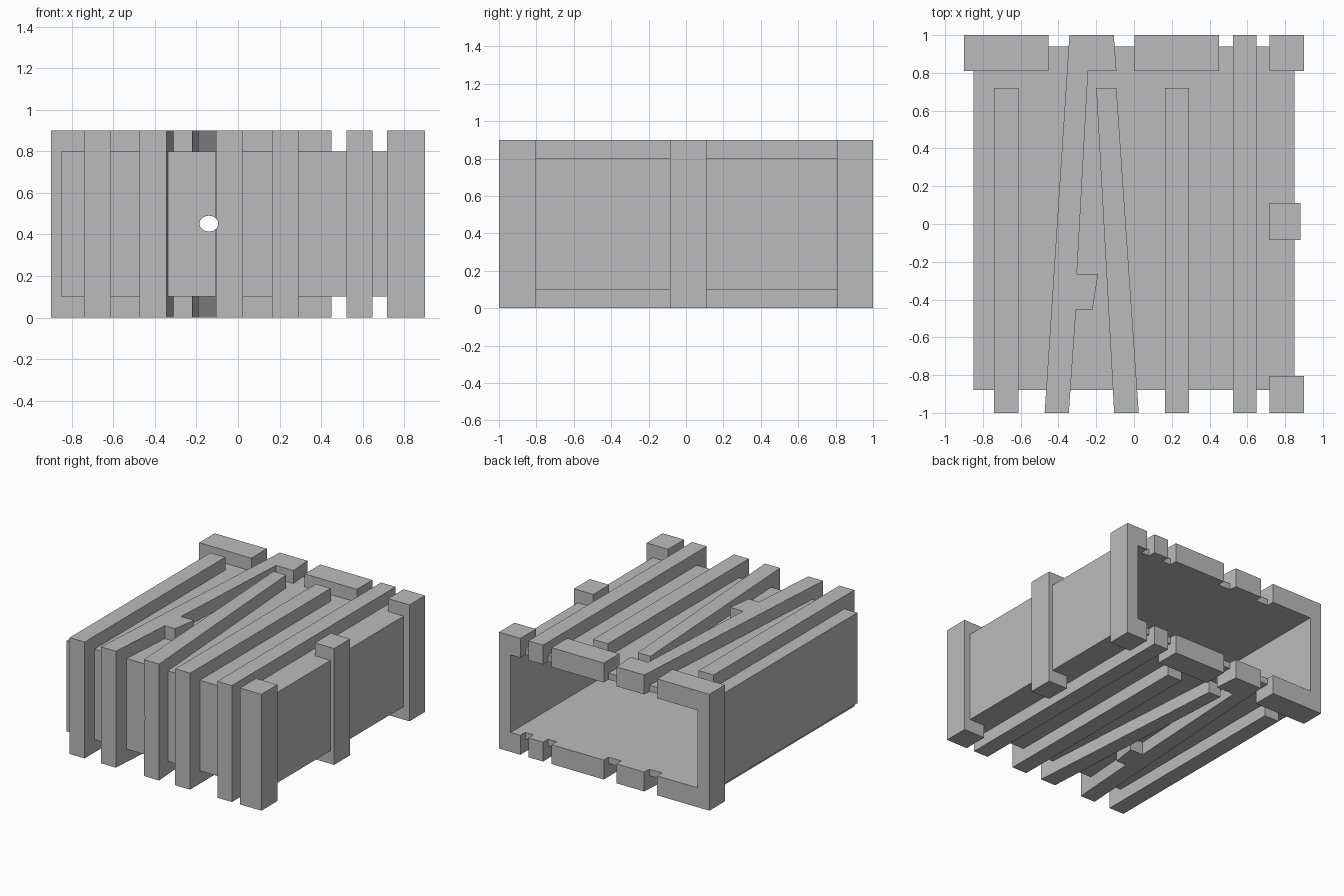
import bpy, bmesh
from mathutils import Matrix

if "Cube" in bpy.data.objects:
    bpy.data.objects.remove(bpy.data.objects["Cube"])

grey = bpy.data.materials.new("plain grey")
grey.diffuse_color = (0.5, 0.5, 0.5, 1)
grey.use_nodes = True
grey.node_tree.nodes["Principled BSDF"].inputs["Base Color"].default_value = grey.diffuse_color


def prism(name, outline, z0=0.0, z1=0.9, helper=True):
    """Extrude a plan outline (x, y) upwards from z0 to z1."""
    bm = bmesh.new()
    base = bm.faces.new([bm.verts.new((x, y, z0)) for x, y in outline])
    top = bmesh.ops.extrude_face_region(bm, geom=[base])["geom"]
    bmesh.ops.translate(bm, vec=(0, 0, z1 - z0),
                        verts=[g for g in top if isinstance(g, bmesh.types.BMVert)])
    bmesh.ops.recalc_face_normals(bm, faces=bm.faces)
    return finish(name, bm, helper)


def finish(name, bm, helper):
    mesh = bpy.data.meshes.new(name)
    bm.to_mesh(mesh)
    bm.free()
    mesh.materials.append(grey)
    ob = bpy.data.objects.new(name, mesh)
    ob.hide_render = helper
    bpy.context.collection.objects.link(ob)
    return ob


def rect(x0, x1, y0, y1):
    return [(x0, y0), (x1, y0), (x1, y1), (x0, y1)]


def combine(target, other, operation):
    mod = target.modifiers.new(other.name, 'BOOLEAN')
    mod.solver = 'EXACT'
    mod.operation = operation
    mod.object = other


# Box body, hollowed later
box = prism("ribbed_box", rect(-0.85, 0.85, -0.88, 0.94), 0.1, 0.8, helper=False)

# Straight ribs, back bars and right-hand posts wrapping the box
parts = {
    "left_rib": rect(-0.74, -0.612, -1, 0.72),
    "left_back_bar": rect(-0.9, -0.453, 0.81, 1),
    "middle_rib": rect(0.163, 0.29, -1, 0.72),
    "middle_back_bar": rect(0.003, 0.45, 0.81, 1),
    "right_long_rib": rect(0.523, 0.648, -1, 1),
    "back_right_post": rect(0.717, 0.9, 0.81, 1),
    "centre_right_post": rect(0.717, 0.882, -0.085, 0.11),
    "front_right_post": rect(0.717, 0.9, -1, -0.805),
    # Slanted ribs, the left one with a hooked end and a side stub
    "slanted_right_rib": [(-0.105, -1), (0.025, -1), (-0.093, 0.72), (-0.2, 0.72)],
    "slanted_left_rib": [(-0.473, -1), (-0.345, -1), (-0.307, -0.455), (-0.22, -0.455),
                         (-0.19, -0.265), (-0.302, -0.265), (-0.243, 0.81),
                         (-0.093, 0.81), (-0.107, 1), (-0.342, 1)],
}
for name, outline in parts.items():
    combine(box, prism(name, outline), 'UNION')

# Cavity, open at the back
cavity = prism("cavity_cutter", rect(-0.8, 0.8, -0.83, 1.2), 0.15, 0.75)
combine(box, cavity, 'DIFFERENCE')

# Small oval hole through the front wall
bm = bmesh.new()
bmesh.ops.create_cone(bm, cap_ends=True, segments=32, radius1=1, radius2=1, depth=1)
bm.transform(Matrix.Translation((-0.14, -0.9, 0.452))
             @ Matrix.Diagonal((0.045, 0.4, 0.038, 1))
             @ Matrix.Rotation(1.5707963, 4, 'X'))
combine(box, finish("hole_cutter", bm, True), 'DIFFERENCE')
